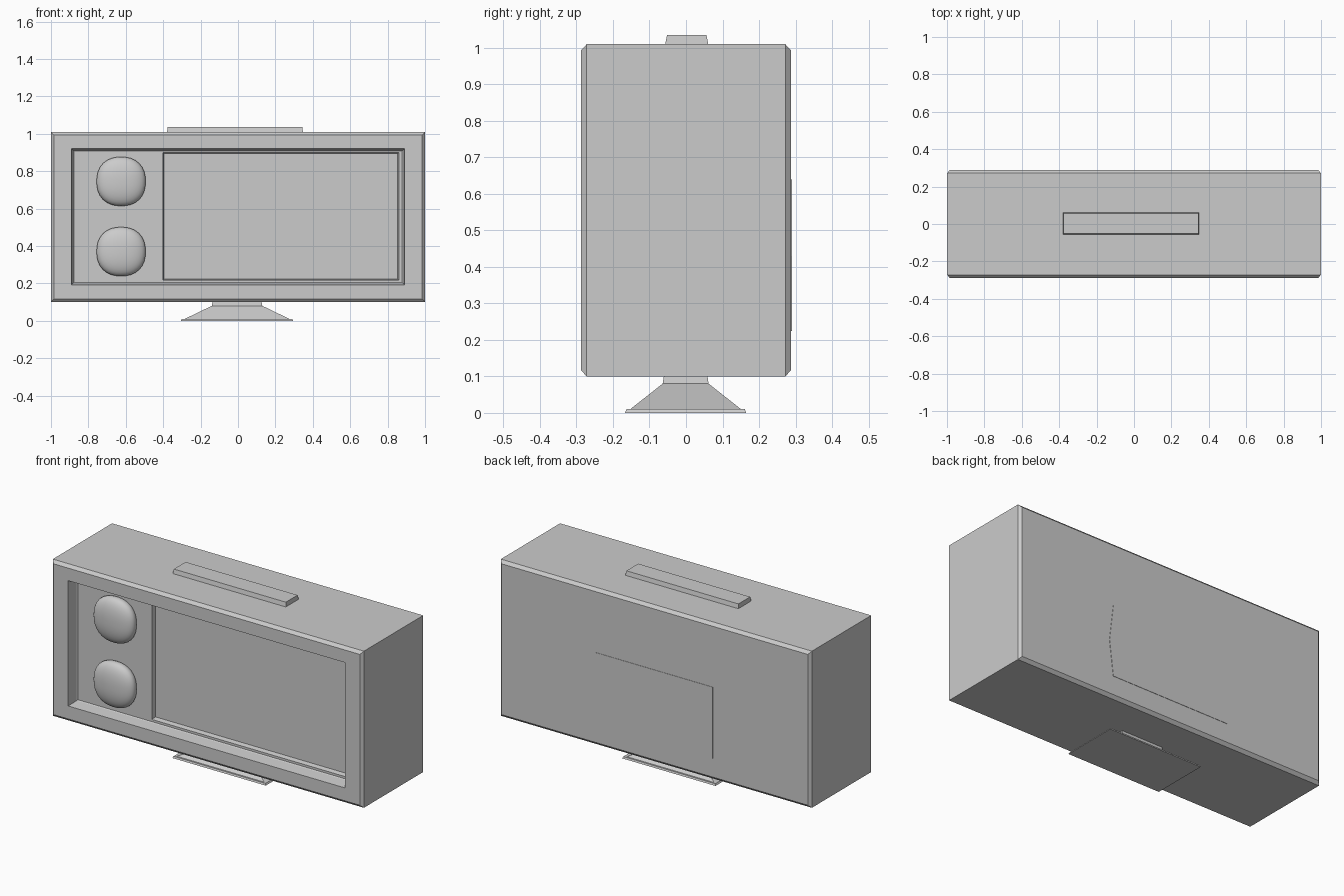
import bpy, bmesh
from mathutils import Matrix

if "Cube" in bpy.data.objects:
    bpy.data.objects.remove(bpy.data.objects["Cube"])


def finish(name, bm, smooth=False):
    bmesh.ops.recalc_face_normals(bm, faces=bm.faces)
    mesh = bpy.data.meshes.new(name)
    bm.to_mesh(mesh)
    bm.free()
    for p in mesh.polygons:
        p.use_smooth = smooth
    obj = bpy.data.objects.new(name, mesh)
    bpy.context.collection.objects.link(obj)
    return obj


def loft(name, sections, axis):
    """Bridge rectangles (position, a0, a1, b0, b1) along 'Y' (a=x, b=z) or 'Z' (a=x, b=y)."""
    bm = bmesh.new()
    rings = []
    for t, a0, a1, b0, b1 in sections:
        corners = ((a0, b0), (a1, b0), (a1, b1), (a0, b1))
        rings.append([bm.verts.new((a, t, b) if axis == 'Y' else (a, b, t)) for a, b in corners])
    for r, s in zip(rings, rings[1:]):
        for i in range(4):
            j = (i + 1) % 4
            bm.faces.new((r[i], r[j], s[j], s[i]))
    bm.faces.new(rings[0])
    bm.faces.new(rings[-1])
    return finish(name, bm)


# Chamfered cabinet, running from the back to the recessed fascia and screen
loft("cabinet", [
    (0.288, -0.985, 0.985, 0.117, 0.993),
    (0.272, -1.0, 1.0, 0.10, 1.01),
    (-0.272, -1.0, 1.0, 0.10, 1.01),
    (-0.288, -0.985, 0.985, 0.117, 0.993),
    (-0.288, -0.89, 0.89, 0.192, 0.92),
    (-0.222, -0.882, 0.882, 0.20, 0.912),
    (-0.216, -0.878, 0.878, 0.204, 0.908),
    (-0.216, -0.402, 0.86, 0.217, 0.90),
    (-0.19, -0.396, 0.854, 0.223, 0.894),
], 'Y')

# Top handle bar
loft("top_bar", [
    (1.005, -0.38, 0.348, -0.058, 0.062),
    (1.035, -0.376, 0.344, -0.052, 0.056),
], 'Z')

# Flared foot
loft("stand", [
    (0.0, -0.305, 0.295, -0.167, 0.165),
    (0.01, -0.30, 0.29, -0.163, 0.161),
    (0.01, -0.285, 0.275, -0.153, 0.151),
    (0.08, -0.14, 0.13, -0.064, 0.062),
    (0.105, -0.135, 0.125, -0.06, 0.058),
], 'Z')

# Thin rear hatch with a pointed latch edge
bm = bmesh.new()
outline = [(-0.375, 0.225), (0.38, 0.225), (0.405, 0.43), (0.38, 0.64), (-0.375, 0.64)]
face = bm.faces.new([bm.verts.new((x, 0.286, z)) for x, z in outline])
ext = bmesh.ops.extrude_face_region(bm, geom=[face], use_keep_orig=True)
bmesh.ops.translate(bm, vec=(0, 0.004, 0),
                    verts=[g for g in ext["geom"] if isinstance(g, bmesh.types.BMVert)])
finish("rear_hatch", bm)

# Two softly squared, domed knobs
for label, z in (("upper", 0.745), ("lower", 0.37)):
    bm = bmesh.new()
    bmesh.ops.create_uvsphere(bm, u_segments=32, v_segments=20, radius=1,
                              matrix=Matrix.Rotation(1.5707963, 4, 'X'))
    for v in bm.verts:
        v.co /= sum(abs(c) ** 2.3 for c in v.co) ** (1 / 2.3)
        v.co = (v.co.x * 0.131 - 0.625, v.co.y * 0.052 - 0.235, v.co.z * 0.131 + z)
    finish(label + "_knob", bm, smooth=True)
